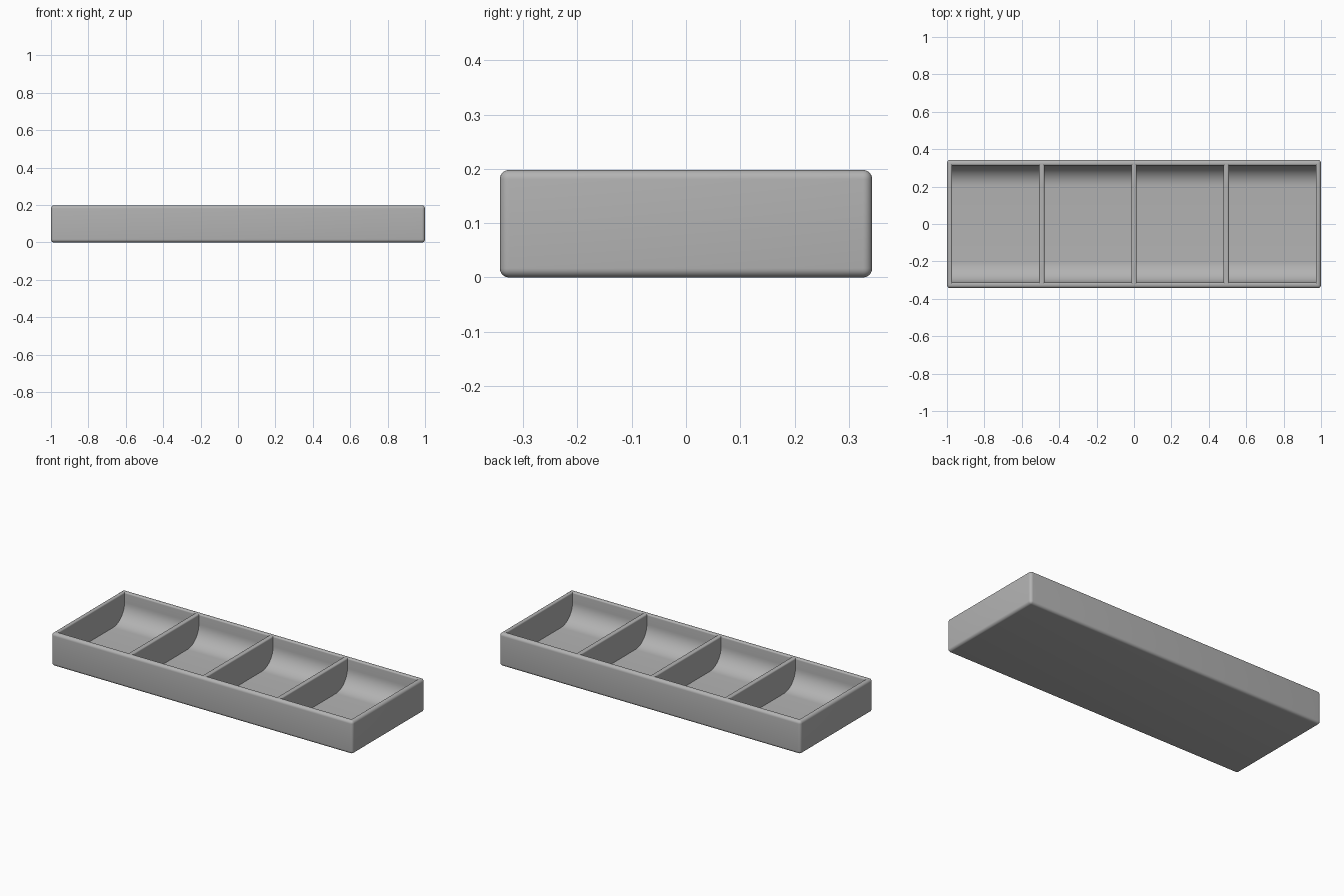
import bpy, bmesh
from math import sin, cos, pi

LENGTH, DEPTH, HEIGHT = 2.0, 0.686, 0.198
WALL, FLOOR = 0.028, 0.027
EDGE, LIP, SCOOP = 0.017, 0.009, 0.11
COUNT = 4

if "Cube" in bpy.data.objects:
    bpy.data.objects.remove(bpy.data.objects["Cube"])

grey = bpy.data.materials.new("plain grey")
grey.use_nodes = True
colour = (0.45, 0.45, 0.45, 1)
grey.diffuse_color = colour
grey.node_tree.nodes["Principled BSDF"].inputs["Base Color"].default_value = colour


def add_object(name, bm):
    bmesh.ops.recalc_face_normals(bm, faces=bm.faces)
    mesh = bpy.data.meshes.new(name)
    bm.to_mesh(mesh)
    bm.free()
    mesh.materials.append(grey)
    obj = bpy.data.objects.new(name, mesh)
    bpy.context.collection.objects.link(obj)
    return obj


def compartment_cutter(name, x0, x1):
    """Prism scooped at front and back, flaring at the top to round the lip."""
    bm = bmesh.new()
    y, top = DEPTH / 2 - WALL - 0.002, HEIGHT - LIP
    arc = [(y - SCOOP + SCOOP * cos(a), FLOOR + SCOOP - SCOOP * sin(a))
           for a in [i * pi / 24 for i in range(13)]]
    profile = [(y, top)] + arc + [(-p, z) for p, z in reversed(arc)] + [(-y, top)]
    side = bm.faces.new([bm.verts.new((x0, p, z)) for p, z in profile])
    moved = bmesh.ops.extrude_face_region(bm, geom=[side], use_keep_orig=True)["geom"]
    bmesh.ops.translate(bm, vec=(x1 - x0, 0, 0),
                        verts=[v for v in moved if isinstance(v, bmesh.types.BMVert)])
    # Rounded lip, one ring at a time, then straight up past the rim
    rings = [(LIP * (1 - cos(a)), top + LIP * sin(a)) for a in [i * pi / 12 for i in range(1, 7)]]
    rings.append((LIP, HEIGHT + 0.05))
    face = next(f for f in bm.faces if all(abs(v.co.z - top) < 1e-5 for v in f.verts))
    mid = (x0 + x1) / 2
    for grow, z in rings:
        geom = bmesh.ops.extrude_face_region(bm, geom=[face])["geom"]
        bmesh.ops.delete(bm, geom=[face], context='FACES_ONLY')
        face = next(g for g in geom if isinstance(g, bmesh.types.BMFace))
        for v in face.verts:
            v.co = ((x1 if v.co.x > mid else x0) + (grow if v.co.x > mid else -grow),
                    (y + grow) * (1 if v.co.y > 0 else -1), z)
    return add_object(name, bm)


# Rounded outer block
bm = bmesh.new()
bmesh.ops.create_cube(bm, size=1)
for v in bm.verts:
    v.co = (v.co.x * LENGTH, v.co.y * DEPTH, (v.co.z + 0.5) * HEIGHT)
bmesh.ops.bevel(bm, geom=bm.edges[:], offset=EDGE, segments=6, profile=0.5, affect='EDGES')
tray = add_object("divided_tray", bm)

# Hollow out the compartments, leaving thin dividers between them
width = (LENGTH - WALL * (COUNT + 1)) / COUNT
for i in range(COUNT):
    x0 = -LENGTH / 2 + WALL + i * (width + WALL)
    cutter = compartment_cutter(f"compartment_cutter_{i + 1}", x0, x0 + width)
    cutter.hide_render = True
    cutter.hide_set(True)
    cut = tray.modifiers.new(f"compartment_{i + 1}", 'BOOLEAN')
    cut.operation = 'DIFFERENCE'
    cut.solver = 'EXACT'
    cut.object = cutter

# Bake the cuts and remove the cutters
bpy.context.view_layer.update()
baked = bpy.data.meshes.new_from_object(tray.evaluated_get(bpy.context.evaluated_depsgraph_get()))
tray.modifiers.clear()
tray.data = baked
for obj in [o for o in bpy.data.objects if o.name.startswith("compartment_cutter")]:
    bpy.data.objects.remove(obj)

bpy.ops.object.select_all(action='DESELECT')
tray.select_set(True)
bpy.context.view_layer.objects.active = tray
bpy.ops.object.shade_smooth_by_angle(angle=pi / 6)
